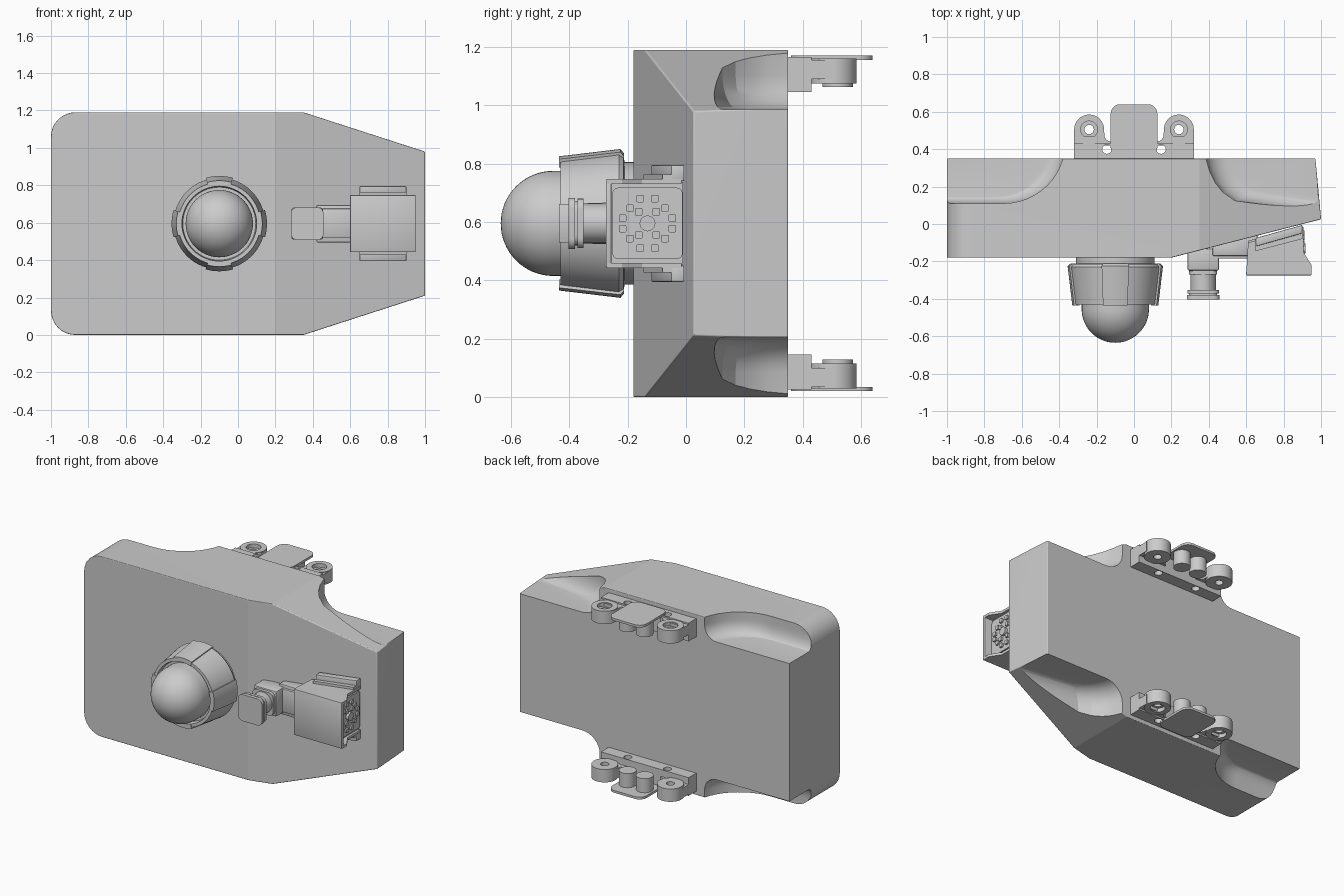
import bpy, bmesh
from math import sin, cos, pi, radians
from mathutils import Vector, Matrix

if "Cube" in bpy.data.objects:
    bpy.data.objects.remove(bpy.data.objects["Cube"], do_unlink=True)

H = 1.19          # body height
MID = H / 2


def smooth(ob, angle=28):
    bpy.ops.object.select_all(action='DESELECT')
    ob.select_set(True)
    bpy.context.view_layer.objects.active = ob
    bpy.ops.object.shade_smooth_by_angle(angle=radians(angle))


def finish(name, bm, angle=28):
    bmesh.ops.remove_doubles(bm, verts=bm.verts, dist=1e-5)
    bmesh.ops.recalc_face_normals(bm, faces=bm.faces)
    me = bpy.data.meshes.new(name)
    bm.to_mesh(me)
    bm.free()
    ob = bpy.data.objects.new(name, me)
    bpy.context.collection.objects.link(ob)
    smooth(ob, angle)
    return ob


def place(a, b, t, axis):
    return {'x': (t, a, b), 'y': (a, t, b), 'z': (a, b, t)}[axis]


def prism_bm(pts, lo, hi, axis):
    bm = bmesh.new()
    face = bm.faces.new([bm.verts.new(place(a, b, lo, axis)) for a, b in pts])
    new = bmesh.ops.extrude_face_region(bm, geom=[face])["geom"]
    step = Vector(place(0, 0, hi - lo, axis))
    bmesh.ops.translate(bm, vec=step, verts=[v for v in new if isinstance(v, bmesh.types.BMVert)])
    bmesh.ops.recalc_face_normals(bm, faces=bm.faces)
    return bm


def prism(name, pts, lo, hi, axis, bevel=0.0):
    bm = prism_bm(pts, lo, hi, axis)
    if bevel:
        bmesh.ops.bevel(bm, geom=list(bm.edges), offset=bevel, segments=2, profile=0.5, affect='EDGES')
    return finish(name, bm)


def box(name, x, y, z, bevel=0.0):
    return prism(name, [(x[0], y[0]), (x[1], y[0]), (x[1], y[1]), (x[0], y[1])], z[0], z[1], 'z', bevel)


def round_rect(cx, cy, w, h, r, n=5):
    pts = []
    for q, (sx, sy) in enumerate([(1, 1), (-1, 1), (-1, -1), (1, -1)]):
        for i in range(n + 1):
            a = (q + i / n) * pi / 2
            pts.append((cx + sx * (w / 2 - r) + r * cos(a), cy + sy * (h / 2 - r) + r * sin(a)))
    return pts


def lathe(name, profile, ca, cb, axis, n=40, start=0.0, sweep=2 * pi):
    """Revolve a closed (radius, height) outline about an axis through (ca, cb)."""
    bm = bmesh.new()
    rings = []
    for i in range(n + 1):
        a = start + sweep * i / n
        rings.append([bm.verts.new(place(ca + r * cos(a), cb + r * sin(a), h, axis)) for r, h in profile])
    m = len(profile)
    for p, q in zip(rings, rings[1:]):
        for j in range(m):
            k = (j + 1) % m
            if profile[j][0] + profile[k][0] > 0:
                bm.faces.new([p[j], p[k], q[k], q[j]])
    if sweep < 6:
        bm.faces.new(rings[0])
        bm.faces.new(rings[-1])
    bmesh.ops.dissolve_degenerate(bm, dist=1e-6, edges=bm.edges)
    return finish(name, bm)


def mirror_z(ob, name):
    me = ob.data.copy()
    me.transform(Matrix.Translation((0, 0, H)) @ Matrix.Scale(-1, 4, (0, 0, 1)))
    me.flip_normals()
    new = bpy.data.objects.new(name, me)
    bpy.context.collection.objects.link(new)
    return new


def cut(ob, cutters, angle=28):
    for c in cutters:
        c.hide_render = True
        mod = ob.modifiers.new("cut", 'BOOLEAN')
        mod.operation, mod.solver, mod.object = 'DIFFERENCE', 'EXACT', c
    deps = bpy.context.evaluated_depsgraph_get()
    ob.data = bpy.data.meshes.new_from_object(ob.evaluated_get(deps))
    ob.modifiers.clear()
    for c in cutters:
        bpy.data.objects.remove(c, do_unlink=True)
    smooth(ob, angle)


# Body: rounded outline, tapered towards one end
R = 0.13
arc = [(-1 + R - R * sin(i * pi / 16), H - R + R * cos(i * pi / 16)) for i in range(9)]
outline = arc + [(x, H - z) for x, z in reversed(arc)] + [(0.35, 0), (1, 0.21), (1, 0.98), (0.35, H)]
bm = prism_bm(outline, -0.18, 0.35, 'y')
for co, no in [((0.2, -0.18, 0), (0.2, -0.78, 0)), ((1, 0.03, 0), (0.32, 0.03, 0))]:
    geom = list(bm.verts) + list(bm.edges) + list(bm.faces)
    bmesh.ops.bisect_plane(bm, geom=geom, dist=1e-5, plane_co=co, plane_no=no, clear_outer=True)
    bmesh.ops.edgeloop_fill(bm, edges=[e for e in bm.edges if e.is_boundary])
body = finish("body", bm)
bev = body.modifiers.new("round", 'BEVEL')
bev.width, bev.segments, bev.limit_method, bev.angle_limit = 0.045, 7, 'ANGLE', radians(30)


# Scooped hand recesses in the four rear corners
def scoop(name, pts, anchor, floor, height, shrink):
    bm = bmesh.new()
    levels = [(floor + height * (1 - sin(t)), 1 - shrink * (1 - cos(t)))
              for t in [i * pi / 16 for i in range(8, -1, -1)]] + [(1.4, 1)]
    rings = [[bm.verts.new((anchor[0] + (x - anchor[0]) * s, anchor[1] + (y - anchor[1]) * s, z))
              for x, y in pts] for z, s in levels]
    for p, q in zip(rings, rings[1:]):
        for j in range(len(pts)):
            k = (j + 1) % len(pts)
            bm.faces.new([p[j], p[k], q[k], q[j]])
    bm.faces.new(rings[0])
    bm.faces.new(rings[-1])
    return finish(name, bm)


wide = [(-0.70 + 0.33 * sin(i * pi / 24), 0.43 - 0.32 * cos(i * pi / 24)) for i in range(13)]
wide = [(-1.2, 0.11)] + wide + [(-0.37, 0.5), (-1.2, 0.5)]
narrow = [(0.38, 0.5), (0.385, 0.35), (0.405, 0.28), (0.435, 0.22), (0.475, 0.17), (0.54, 0.125),
          (1.2, 0.03), (1.2, 0.5)]
scoops = [scoop("right_scoop", wide, (-1.2, 0.5), 1.05, 0.09, 0.1),
          scoop("left_scoop", narrow, (1.2, 0.5), 0.985, 0.12, 0.15)]
scoops += [mirror_z(s, "lower_" + s.name) for s in scoops]
cut(body, scoops, 14)

# Domed sensor in a tapered collar with four raised tabs
DX, DZ = -0.10, MID
lathe("sensor_collar", [(0, -0.17), (0.21, -0.17), (0.21, -0.21), (0.235, -0.215), (0.245, -0.23),
                        (0.22, -0.43), (0.20, -0.43), (0.195, -0.40), (0, -0.40)], DX, DZ, 'y', 64)
for i in range(4):
    lathe(f"collar_tab_{i + 1}", [(0.2, -0.212), (0.24, -0.212), (0.255, -0.225), (0.23, -0.435), (0.2, -0.435)],
          DX, DZ, 'y', 8, i * pi / 2 - 0.29, 0.58)
ball = [(0.18 * sin(i * pi / 32), -0.455 - 0.18 * cos(i * pi / 32)) for i in range(17)]
lathe("sensor_dome", ball + [(0.18, -0.39), (0, -0.39)], DX, DZ, 'y', 48)

# Small plug standing on the front
PX = 0.37
box("plug_base", (PX - 0.085, PX + 0.085), (-0.25, -0.13), (MID - 0.085, MID + 0.085), 0.012)
prism("plug_step", round_rect(PX, MID, 0.15, 0.15, 0.03), -0.27, -0.24, 'y')
lathe("plug_stem", [(0, -0.24), (0.068, -0.24), (0.068, -0.365), (0, -0.365)], PX, MID, 'y', 32)
for i, (y0, y1, w) in enumerate([(-0.372, -0.352, 0.17), (-0.385, -0.365, 0.15), (-0.403, -0.38, 0.175)]):
    prism(f"plug_flange_{i + 1}", round_rect(PX, MID, w, w, 0.035), y0, y1, 'y')

# Arm from the plug to the socket
arm = [(0.42, -0.17), (0.62, -0.17), (0.66, -0.11), (0.66, -0.05), (0.42, -0.11)]
prism("socket_arm", arm, MID - 0.1, MID + 0.1, 'z', 0.006)
box("socket_arm_pad", (0.44, 0.62), (-0.185, -0.15), (MID - 0.075, MID + 0.08), 0.006)

# Socket: core, thin shell that overhangs the pin face, side rails
side = [(0.6, -0.27), (0.95, -0.27), (0.95, -0.22), (0.905, -0.15), (0.905, -0.015), (0.61, -0.1)]
core = [(0.61, -0.26), (0.89, -0.26), (0.89, -0.01), (0.61, -0.09)]
prism("socket_core", core, MID - 0.14, MID + 0.14, 'z')
for s, label in [(1, "upper"), (-1, "lower")]:
    prism(f"socket_{label}_wall", side, MID + s * 0.135, MID + s * 0.152, 'z')
    rail = [(0.65, -0.12), (0.9, -0.05), (0.9, -0.005), (0.65, -0.075)]
    prism(f"socket_{label}_rail", rail, MID + s * 0.145, MID + s * 0.2, 'z', 0.004)
    lip = [(0.65, -0.145), (0.9, -0.08), (0.9, -0.04), (0.65, -0.1)]
    prism(f"socket_{label}_lip", lip, MID + s * 0.145, MID + s * 0.168, 'z')
box("socket_front_wall", (0.6, 0.95), (-0.275, -0.255), (MID - 0.152, MID + 0.152), 0.005)
prism("pin_plate", round_rect(-0.132, MID, 0.24, 0.245, 0.02), 0.88, 0.9, 'x')
n = 0
for a, b in [(0.025, 0.085), (0.06, 0.052), (0.085, 0.018), (0.03, 0.04)]:
    for sa in (1, -1):
        for sb in (1, -1):
            n += 1
            prism(f"pin_{n}", round_rect(-0.132 + sa * a, MID + sb * b, 0.026, 0.026, 0.005, 2), 0.89, 0.912, 'x')
lathe("centre_pin", [(0, 0.89), (0.027, 0.89), (0.027, 0.918), (0, 0.918)], -0.132, MID, 'x', 20)

# Rear mounting brackets: built at the top, then mirrored to the bottom
base = box("bracket_base", (-0.32, 0.32), (0.34, 0.43), (1.045, 1.165))
holes = [lathe("hole", [(0, 1), (0.025, 1), (0.025, 1.25), (0, 1.25)], s * 0.145, 0.4, 'z', 20) for s in (1, -1)]
cut(base, holes)
parts = [base]
tongue = round_rect(0, 0.50, 0.25, 0.28, 0.05)
parts.append(prism("bracket_tongue", tongue, 1.155, 1.17, 'z'))
for s, label in [(1, "left"), (-1, "right")]:
    # ear web with a concave inner edge
    web = [(s * 0.32, 0.42), (s * 0.32, 0.50), (s * 0.285, 0.47), (s * 0.195, 0.47), (s * 0.16, 0.50)]
    web += [(s * (0.12 + 0.04 * cos(i * pi / 8)), 0.48 - 0.04 * sin(i * pi / 8)) for i in range(1, 5)]
    web.append((s * 0.12, 0.42))
    parts.append(prism(f"bracket_{label}_web", web, 1.09, 1.155, 'z'))
    ring = [(0.025, 1.075), (0.08, 1.075), (0.08, 1.16), (0.045, 1.16), (0.045, 1.135), (0.025, 1.135)]
    parts.append(lathe(f"bracket_{label}_boss", ring, s * 0.24, 0.505, 'z', 36))
    post = [(0, 1.062), (0.052, 1.062), (0.052, 1.16), (0, 1.16)]
    parts.append(lathe(f"bracket_{label}_post", post, s * 0.062, 0.52, 'z', 32))
for p in parts:
    lower = mirror_z(p, "lower_" + p.name)
    p.name = "upper_" + p.name
